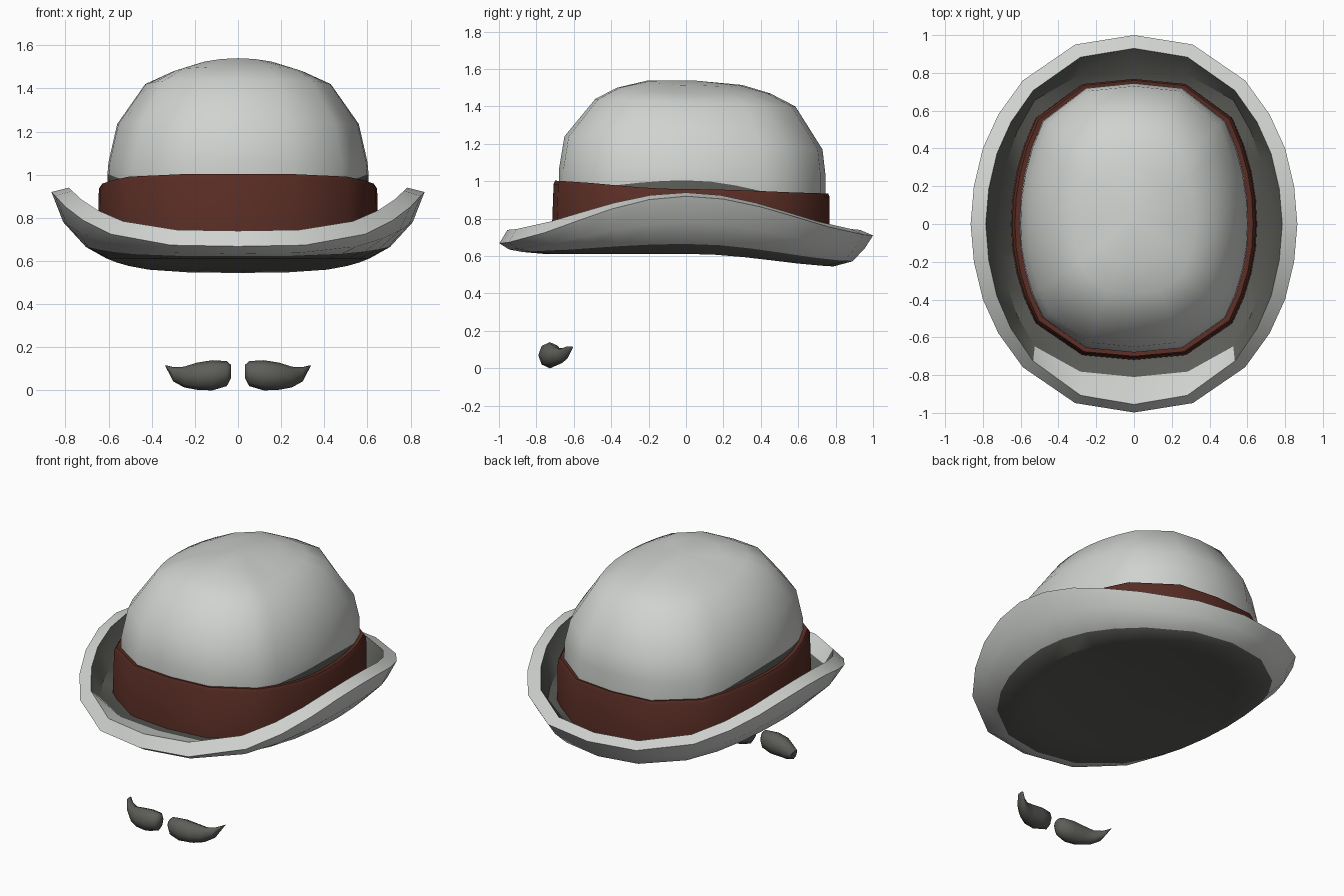
import bpy, bmesh, math

if "Cube" in bpy.data.objects:
    bpy.data.objects.remove(bpy.data.objects["Cube"])

def material(name, rgb):
    m = bpy.data.materials.new(name)
    m.diffuse_color = (*rgb, 1)
    m.use_nodes = True
    m.node_tree.nodes["Principled BSDF"].inputs["Base Color"].default_value = m.diffuse_color
    return m

LIGHT = material("pale_grey", (0.63, 0.65, 0.625))
DARK = material("dark_grey", (0.11, 0.11, 0.10))
BROWN = material("brown", (0.1, 0.026, 0.018))

# Quarter outlines (x, y) in unit size, from the back to the side
BOXY = [(0, 1), (.42, .965), (.8, .73), (.895, .54), (.955, .36), (.99, .18), (1, 0)]
OVAL = [(0, 1), (.36, .95), (.68, .76), (.83, .58), (.925, .40), (.98, .20), (1, 0)]
FULL = [(0, 1), (.40, .965), (.74, .80), (.87, .60), (.945, .41), (.985, .20), (1, 0)]

def full_outline(q):
    half = q + [(x, -y) for x, y in q[-2::-1]]
    return half + [(-x, y) for x, y in half[-2:0:-1]]

def ring(bm, outline, rx, yf, yb, zs, zf, zb):
    """Oval loop: half width, front y, back y, side z, front z, back z."""
    verts = []
    for x, y in full_outline(outline):
        py = y * (yb if y > 0 else -yf)
        end = zb if y > 0 else zf
        side = math.cos(math.pi / 2 * abs(y)) ** 1.5 if abs(y) < 1 else 0
        verts.append(bm.verts.new((x * rx, py, end + (zs - end) * side)))
    return verts

def bridge(bm, a, b, mat=0):
    faces = []
    for i in range(len(a)):
        j = (i + 1) % len(a)
        f = bm.faces.new((a[i], a[j], b[j], b[i]))
        f.material_index = mat
        faces.append(f)
    return faces

def fan(bm, loop, co, mat=0):
    c = bm.verts.new(co)
    for i in range(len(loop)):
        f = bm.faces.new((loop[i], loop[(i + 1) % len(loop)], c))
        f.material_index = mat

def finish(bm, name, mats, angle):
    bmesh.ops.recalc_face_normals(bm, faces=bm.faces)
    me = bpy.data.meshes.new(name)
    bm.to_mesh(me)
    bm.free()
    for m in mats:
        me.materials.append(m)
    ob = bpy.data.objects.new(name, me)
    bpy.context.collection.objects.link(ob)
    bpy.ops.object.select_all(action='DESELECT')
    ob.select_set(True)
    bpy.context.view_layer.objects.active = ob
    bpy.ops.object.shade_smooth_by_angle(angle=math.radians(angle))
    return ob

# Brim: floor, inner slope, lip, outer wall, underside with a shallow recess
bm = bmesh.new()
brim = [ring(bm, o, *r) for o, r in (
    (OVAL, (.58, -.62, .68, .64, .66, .61)),
    (FULL, (.71, -.81, .82, .76, .705, .66)),
    (OVAL, (.785, -.955, .93, .94, .74, .74)),
    (OVAL, (.865, -.998, 1.0, .92, .668, .71)),
    (OVAL, (.81, -.945, .955, .78, .635, .64)),
    (OVAL, (.705, -.875, .89, .665, .622, .572)),
    (OVAL, (.61, -.74, .79, .612, .61, .545)),
    (OVAL, (.52, -.63, .68, .622, .622, .575)))]
for i, mat in enumerate((1, 1, 0, 0, 0, 1, 1)):
    faces = bridge(bm, brim[i], brim[i + 1], mat)
    if i == 1:   # the front of the inner slope is pale
        for f in faces:
            if f.calc_center_median().y < -.65:
                f.material_index = 0
fan(bm, brim[-1], (0, 0, .618), 1)
fan(bm, brim[0], (0, 0, .64), 1)
finish(bm, "brim", (LIGHT, DARK), 35)

# Crown: dome with a dark strip just above the band at the sides
bm = bmesh.new()
crown = [ring(bm, BOXY, *r) for r in (
    (.60, -.665, .735, .70, .70, .70),
    (.605, -.68, .745, 1.005, .95, .88),
    (.60, -.68, .745, 1.06, 1.06, 1.04),
    (.56, -.65, .73, 1.235, 1.24, 1.17),
    (.43, -.485, .585, 1.42, 1.44, 1.40),
    (.32, -.37, .45, 1.47, 1.50, 1.47),
    (.19, -.20, .30, 1.535, 1.54, 1.515))]
for v in crown[-1]:   # the top curves down sideways
    v.co.z -= .6 * v.co.x ** 2
for i in range(len(crown) - 1):
    bridge(bm, crown[i], crown[i + 1], 1 if i == 0 else 0)
fan(bm, crown[-1], (0, .03, 1.54))
finish(bm, "crown", (LIGHT, DARK), 60)

# Band: closed loop around the crown, higher at the front
bm = bmesh.new()
band = [ring(bm, BOXY, *r) for r in (
    (.61, -.67, .73, .65, .66, .64),
    (.652, -.72, .768, .65, .66, .64),
    (.645, -.708, .768, .935, .985, .915),
    (.63, -.70, .76, .958, 1.003, .935),
    (.60, -.67, .73, .955, .998, .93))]
for i in range(5):
    bridge(bm, band[i], band[(i + 1) % 5])
finish(bm, "hat_band", (BROWN,), 40)

# Moustache: one tapered, curled lobe on each side (x, y, z, ry, rz)
LOBE = [(.032, -.735, .088, .025, .03), (.052, -.73, .078, .048, .058),
        (.12, -.728, .07, .062, .07), (.19, -.72, .066, .058, .063),
        (.25, -.695, .062, .046, .048), (.30, -.66, .075, .036, .033),
        (.335, -.625, .113, .022, .004)]
for side, name in ((1, "moustache_right"), (-1, "moustache_left")):
    bm = bmesh.new()
    loops = []
    for x, y, z, ry, rz in LOBE:
        loops.append([bm.verts.new((side * x, y + ry * math.cos(a), z + rz * math.sin(a)))
                      for a in (math.tau * k / 8 for k in range(8))])
    for a, b in zip(loops, loops[1:]):
        bridge(bm, a, b)
    bm.faces.new(loops[0])
    bm.faces.new(loops[-1])
    finish(bm, name, (DARK,), 60)
